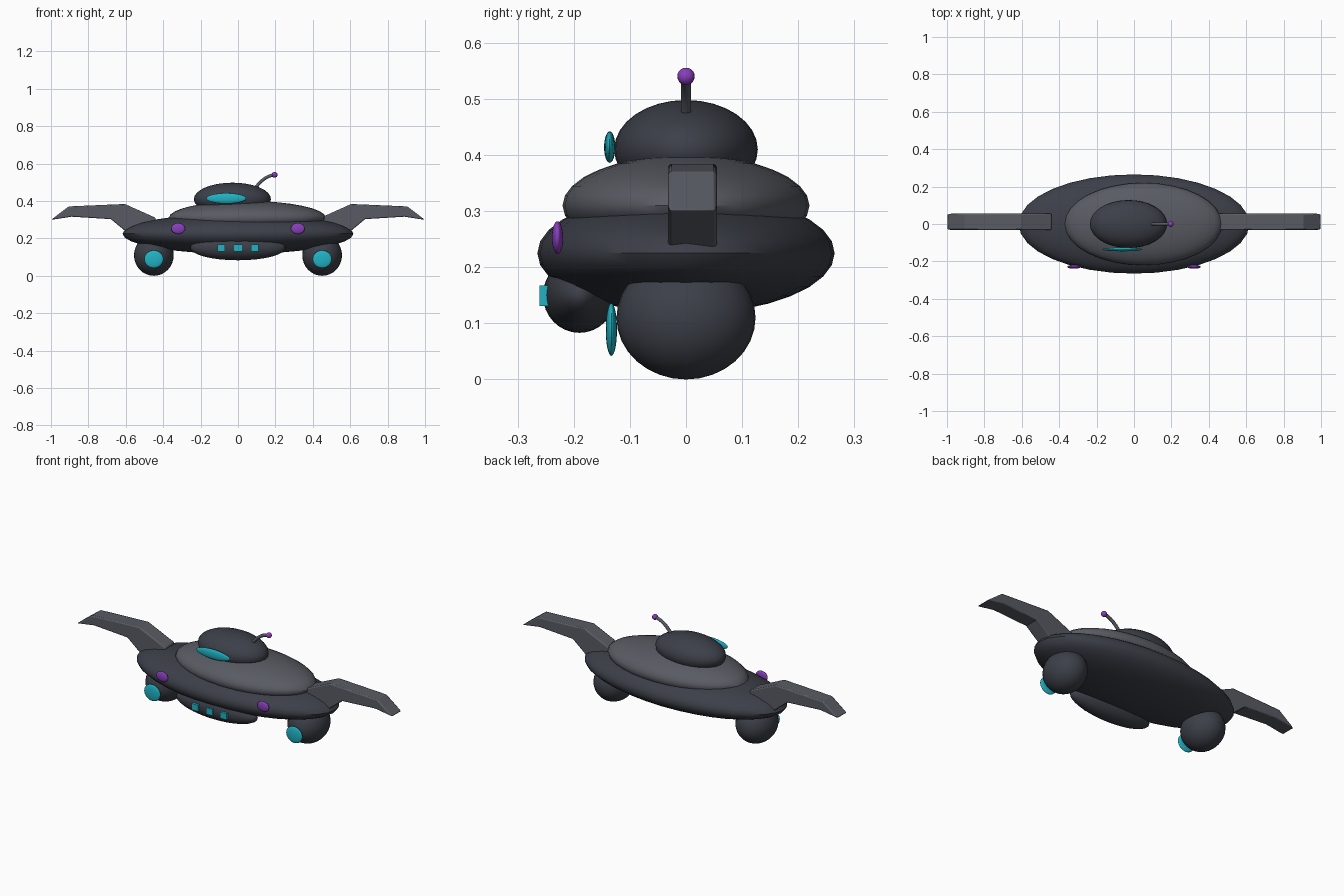
import bpy, bmesh
from math import radians

if "Cube" in bpy.data.objects:
    bpy.data.objects.remove(bpy.data.objects["Cube"])


def material(name, rgb):
    m = bpy.data.materials.new(name)
    m.diffuse_color = (*rgb, 1)
    m.use_nodes = True
    m.node_tree.nodes["Principled BSDF"].inputs["Base Color"].default_value = m.diffuse_color
    return m


DARK = material("dark_hull", (0.045, 0.05, 0.065))
GREY = material("grey_panel", (0.10, 0.105, 0.125))
CYAN = material("cyan_glass", (0.015, 0.45, 0.55))
PURPLE = material("purple_light", (0.25, 0.05, 0.5))


def finish(name, mat, angle=40):
    ob = bpy.context.object
    ob.name = name
    ob.data.materials.append(mat)
    bpy.ops.object.shade_smooth_by_angle(angle=radians(angle))
    return ob


def ellipsoid(name, centre, radii, mat, segs=32, rings=16):
    bpy.ops.mesh.primitive_uv_sphere_add(segments=segs, ring_count=rings, radius=1, location=centre)
    bpy.context.object.scale = radii
    bpy.ops.object.transform_apply(location=False, rotation=False, scale=True)
    return finish(name, mat)


def wing(name, side):
    # Bent wing outline in the front plane, extruded front to back
    outline = [(0.44, 0.31), (0.605, 0.384), (0.905, 0.371), (1.0, 0.299),
               (0.89, 0.316), (0.68, 0.303), (0.60, 0.237), (0.45, 0.20)]
    bm = bmesh.new()
    face = bm.faces.new([bm.verts.new((side * x, -0.032, z)) for x, z in outline])
    new = bmesh.ops.extrude_face_region(bm, geom=[face])["geom"]
    bmesh.ops.translate(bm, vec=(0, 0.087, 0),
                        verts=[v for v in new if isinstance(v, bmesh.types.BMVert)])
    bmesh.ops.recalc_face_normals(bm, faces=bm.faces)
    me = bpy.data.meshes.new(name)
    bm.to_mesh(me)
    bm.free()
    ob = bpy.data.objects.new(name, me)
    bpy.context.collection.objects.link(ob)
    bpy.ops.object.select_all(action='DESELECT')
    ob.select_set(True)
    bpy.context.view_layer.objects.active = ob
    finish(name, GREY, 25)
    bev = ob.modifiers.new("soft_edges", 'BEVEL')
    bev.width = 0.006
    bev.segments = 2
    bev.limit_method = 'ANGLE'
    bev.angle_limit = radians(60)


# Stacked body
ellipsoid("hull", (0, 0, 0.225), (0.617, 0.265, 0.108), DARK)
ellipsoid("upper_deck", (0.05, 0, 0.31), (0.42, 0.22, 0.09), GREY)
ellipsoid("cockpit_dome", (-0.03, 0, 0.41), (0.206, 0.128, 0.088), DARK)
ellipsoid("cockpit_window", (-0.063, -0.136, 0.414), (0.107, 0.01, 0.028), CYAN)

# Belly pod under the nose with its three windows
ellipsoid("belly_pod", (0, -0.19, 0.15), (0.255, 0.065, 0.067), DARK)
for i in (-1, 0, 1):
    bpy.ops.mesh.primitive_cube_add(size=1, location=(i * 0.09, -0.251, 0.149))
    bpy.context.object.scale = (0.041, 0.02, 0.036)
    bpy.ops.object.transform_apply(location=False, rotation=False, scale=True)
    finish(f"belly_window_{i + 2}", CYAN)

# Mirrored wings, engine pods and lights
for label, s in (("left", -1), ("right", 1)):
    wing(f"{label}_wing", s)
    ellipsoid(f"{label}_engine_pod", (s * 0.45, 0, 0.11), (0.106, 0.124, 0.11), DARK)
    ellipsoid(f"{label}_engine_light", (s * 0.45, -0.133, 0.089), (0.051, 0.01, 0.047), CYAN)
    ellipsoid(f"{label}_hull_light", (s * 0.32, -0.229, 0.253), (0.037, 0.01, 0.029), PURPLE)

# Curved antenna with a ball tip
curve = bpy.data.curves.new("antenna_stem", 'CURVE')
curve.dimensions = '3D'
curve.bevel_depth = 0.009
curve.bevel_resolution = 3
curve.use_fill_caps = True
spline = curve.splines.new('BEZIER')
spline.bezier_points.add(1)
for p, co, left, right in zip(spline.bezier_points,
                              [(0.095, 0, 0.472), (0.196, 0, 0.54)],
                              [(0.08, 0, 0.45), (0.155, 0, 0.536)],
                              [(0.118, 0, 0.505), (0.22, 0, 0.542)]):
    p.co, p.handle_left, p.handle_right = co, left, right
stem = bpy.data.objects.new("antenna_stem", curve)
curve.materials.append(GREY)
bpy.context.collection.objects.link(stem)
ellipsoid("antenna_ball", (0.196, 0, 0.54), (0.0155, 0.0155, 0.0155), PURPLE, 16, 10)
